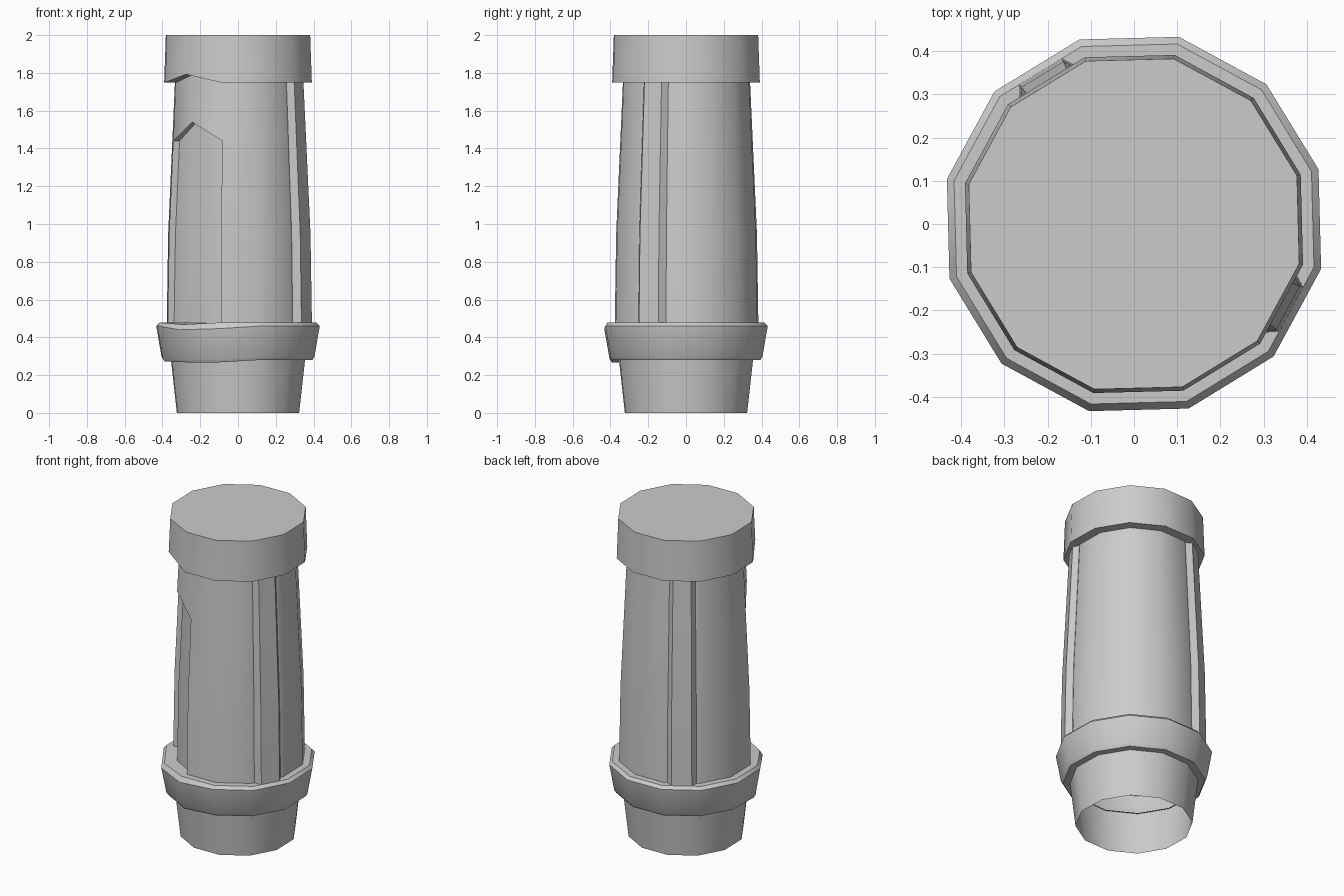
import bpy, bmesh
from math import radians, sin, cos

if "Cube" in bpy.data.objects:
    bpy.data.objects.remove(bpy.data.objects["Cube"])

ANGLES = [16.5 + 30 * k for k in range(12)]


def pt(angle, r, z):
    return (r * cos(radians(angle)), r * sin(radians(angle)), z)


def skin(bm, rows, closed=False):
    """Join rows of points with quads (rows run anticlockwise, bottom to top)."""
    vs = [[bm.verts.new(p) for p in row] for row in rows]
    n = len(vs[0])
    for lo, hi in zip(vs, vs[1:]):
        for j in range(n if closed else n - 1):
            k = (j + 1) % n
            bm.faces.new((lo[j], lo[k], hi[k], hi[j]))
    return vs


def finish(bm, name):
    bmesh.ops.remove_doubles(bm, verts=bm.verts, dist=0.0005)
    me = bpy.data.meshes.new(name)
    bm.to_mesh(me)
    bm.free()
    ob = bpy.data.objects.new(name, me)
    bpy.context.collection.objects.link(ob)
    bpy.ops.object.select_all(action='DESELECT')
    ob.select_set(True)
    bpy.context.view_layer.objects.active = ob
    bpy.ops.object.shade_smooth_by_angle(angle=radians(33))


def turned(name, profile, top=False):
    """12-sided part; each profile entry is (radius, z, {side: z shift})."""
    bm = bmesh.new()
    rows = [[pt(a, r, z + shift.get(k, 0)) for k, a in enumerate(ANGLES)]
            for r, z, shift in profile]
    vs = skin(bm, rows, closed=True)
    if top:
        bm.faces.new(vs[-1])
    finish(bm, name)


# Open tapered foot
turned("foot", [(0.333, 0, {}), (0.365, 0.28, {})])

# Flared collar, dipping slightly below the recess
low = {7: -0.012, 8: -0.012, 6: -0.008}
dip = {7: -0.02, 8: -0.014}
turned("collar", [(0.358, 0.28, {}), (0.405, 0.28, low), (0.416, 0.296, low),
                  (0.445, 0.46, dip), (0.428, 0.478, {7: -0.01}), (0.34, 0.478, {})])

# Cap with a peaked notch above the recess
notch = {7: 0.042}
turned("cap", [(0.335, 1.75, notch), (0.402, 1.75, notch), (0.393, 2.0, {})], top=True)


# Body taper, bending near mid height
def body_pt(angle, r, z, inset=0):
    if z < 0.95:
        s = 1 - 0.02 * (z - 0.47) / 0.48
    else:
        s = 0.98 - 0.095 * (z - 0.95) / 0.8
    return pt(angle, r * s - inset, z)


R, DEPTH = 0.388, 0.035
section = []
for k in range(8, 19):
    a = 16.5 + 30 * k
    section.append((a, R))
    if k % 12 in (10, 3):   # raised ribs on two sides
        section += [(a + 15 + d, r) for d, r in
                    ((-12.5, 0.384), (-8, 0.418), (8, 0.418), (12.5, 0.384))]

bm = bmesh.new()
skin(bm, [[body_pt(a, r, z) for a, r in section] for z in (0.47, 0.95, 1.44, 1.8)])

# Pointed recess across the two remaining sides
rec = (196.5, 226.5, 256.5)
rim = list(zip(rec, (1.44, 1.54, 1.44)))
skin(bm, [[body_pt(a, R, z) for a, z in rim], [body_pt(a, R, 1.8) for a in rec]])
skin(bm, [[body_pt(a, R, z, DEPTH) for a in rec] for z in (0.47, 0.95)]
     + [[body_pt(a, R, z, DEPTH) for a, z in rim]])
edge = [(rec[0], 0.47), (rec[0], 0.95)] + rim + [(rec[2], 0.95), (rec[2], 0.47)]
skin(bm, [[body_pt(a, R, z, d) for a, z in edge] for d in (DEPTH, 0)])
finish(bm, "body")
